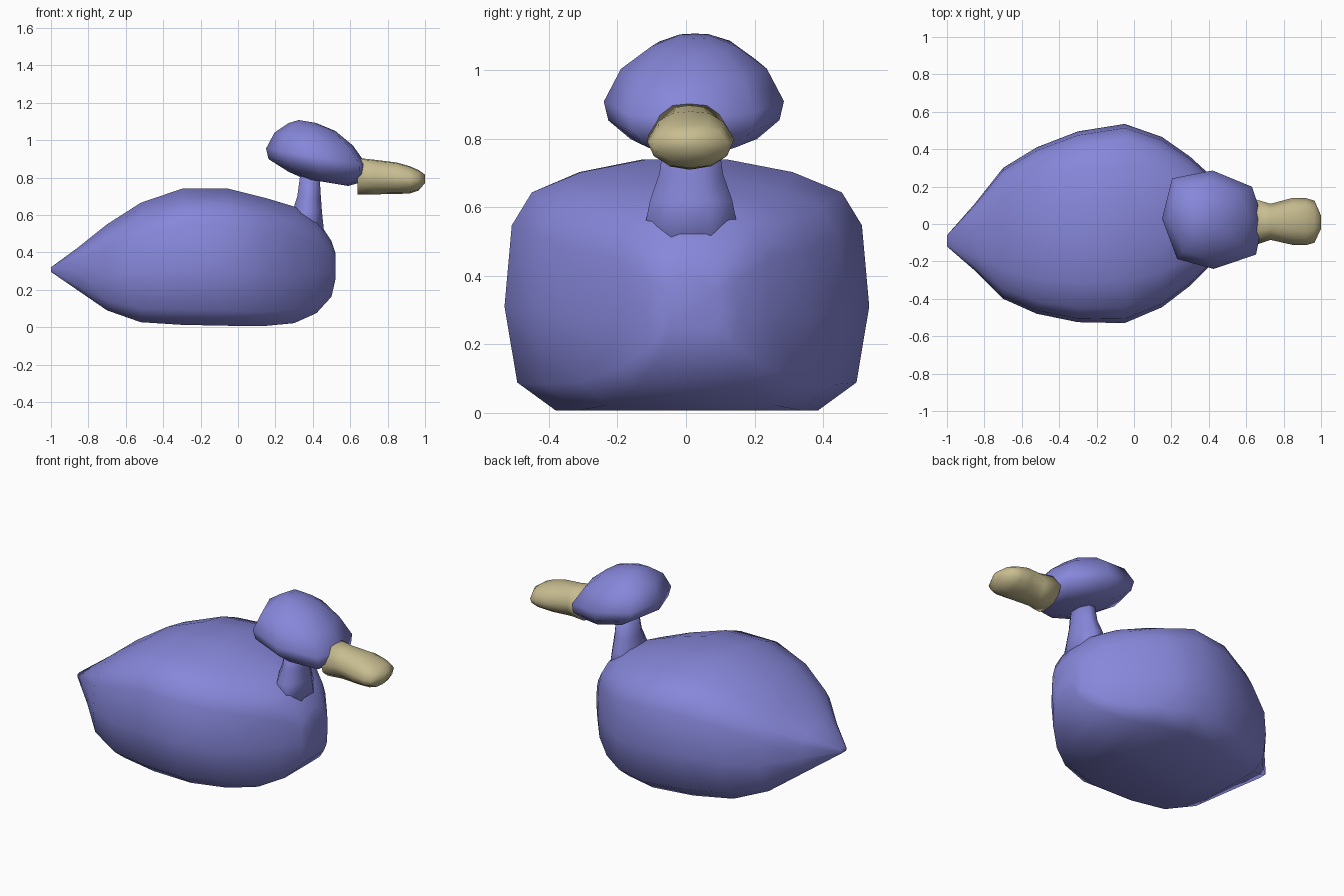
import bpy
from math import cos, sin, pi

if "Cube" in bpy.data.objects:
    bpy.data.objects.remove(bpy.data.objects["Cube"])


def material(name, rgb):
    m = bpy.data.materials.new(name)
    m.diffuse_color = (*rgb, 1)
    m.use_nodes = True
    m.node_tree.nodes["Principled BSDF"].inputs["Base Color"].default_value = m.diffuse_color
    return m


def loft(name, rings, mat):
    """Skin a list of equal-length point rings and cap both ends."""
    n = len(rings[0])
    verts = [p for r in rings for p in r]
    faces = [(i * n + k, i * n + (k + 1) % n, (i + 1) * n + (k + 1) % n, (i + 1) * n + k)
             for i in range(len(rings) - 1) for k in range(n)]
    faces += [tuple(reversed(range(n))), tuple(range(len(verts) - n, len(verts)))]
    mesh = bpy.data.meshes.new(name)
    mesh.from_pydata(verts, [], faces)
    mesh.materials.append(mat)
    ob = bpy.data.objects.new(name, mesh)
    bpy.context.collection.objects.link(ob)
    bpy.ops.object.select_all(action='DESELECT')
    ob.select_set(True)
    bpy.context.view_layer.objects.active = ob
    bpy.ops.object.mode_set(mode='EDIT')
    bpy.ops.mesh.select_all(action='SELECT')
    bpy.ops.mesh.normals_make_consistent(inside=False)
    bpy.ops.object.mode_set(mode='OBJECT')
    bpy.ops.object.shade_smooth()
    return ob


def along_x(stations, section):
    """Scale a unit section to each station (x, y0, y1, z0, z1)."""
    return [[(x, (y0 + y1) / 2 + u * (y1 - y0) / 2, z0 + v * (z1 - z0)) for u, v in section]
            for x, y0, y1, z0, z1 in stations]


blue = material("plumage", (0.24, 0.24, 0.70))
tan = material("horn", (0.58, 0.51, 0.28))

# Body: boxy section, pointed tail, blunt chest
half = [(0.72, 0.01), (0.93, 0.12), (1, 0.42), (0.96, 0.74), (0.85, 0.87), (0.58, 0.95), (0.22, 1)]
section = half + [(-u, v) for u, v in reversed(half)]
body = [(-1.0, -0.12, -0.06, 0.295, 0.32),
        (-0.85, -0.25, 0.11, 0.19, 0.43),
        (-0.70, -0.40, 0.30, 0.085, 0.55),
        (-0.52, -0.48, 0.41, 0.02, 0.665),
        (-0.30, -0.525, 0.495, 0.005, 0.74),
        (-0.05, -0.53, 0.535, 0.0, 0.74),
        (0.15, -0.445, 0.465, 0.0, 0.69),
        (0.30, -0.33, 0.36, 0.015, 0.645),
        (0.42, -0.21, 0.25, 0.07, 0.58),
        (0.50, -0.11, 0.15, 0.16, 0.46),
        (0.52, -0.07, 0.10, 0.25, 0.40)]
loft("body", along_x(body, section), blue)

# Neck: flared eight-sided column (z, centre x, radius x, radius y)
neck = [(0.48, 0.38, 0.09, 0.16), (0.62, 0.37, 0.085, 0.13),
        (0.70, 0.38, 0.068, 0.10), (0.84, 0.385, 0.053, 0.08)]
loft("neck", [[(cx + rx * cos(a), 0.015 + ry * sin(a), z)
               for a in (pi * (k + 0.5) / 4 for k in range(8))] for z, cx, rx, ry in neck], blue)

# Head: flattened octagonal dome, tipped slightly forward
outline = [(-1, 0.02), (-0.8, 0.84), (0, 1), (0.78, 0.67),
           (1, 0), (0.86, -0.71), (0.02, -1), (-0.7, -0.8)]
head = [(0.775, 0.47, 0.12, 0.11), (0.80, 0.455, 0.185, 0.185), (0.855, 0.425, 0.262, 0.25),
        (0.91, 0.42, 0.27, 0.263), (1.005, 0.405, 0.21, 0.213),
        (1.07, 0.395, 0.125, 0.125), (1.1, 0.37, 0.045, 0.05)]
loft("head", [[(cx + rx * u, 0.023 + ry * v, z - 0.09 * rx * u / 0.27 * 0.5)
               for u, v in outline] for z, cx, rx, ry in head], blue)

# Bill: pinched behind a rounded, flattened tip
half = [(0.48, 0.05), (0.85, 0.24), (1, 0.53), (0.75, 0.83), (0.42, 0.97)]
section = [(0, 0)] + half + [(0, 1)] + [(-u, v) for u, v in reversed(half)]
bill = [(0.64, -0.115, 0.135, 0.71, 0.905),
        (0.73, -0.085, 0.108, 0.71, 0.895),
        (0.85, -0.112, 0.14, 0.712, 0.88),
        (0.92, -0.113, 0.138, 0.715, 0.86),
        (0.965, -0.10, 0.125, 0.73, 0.84),
        (1.0, -0.025, 0.045, 0.77, 0.815)]
loft("bill", along_x(bill, section), tan)
